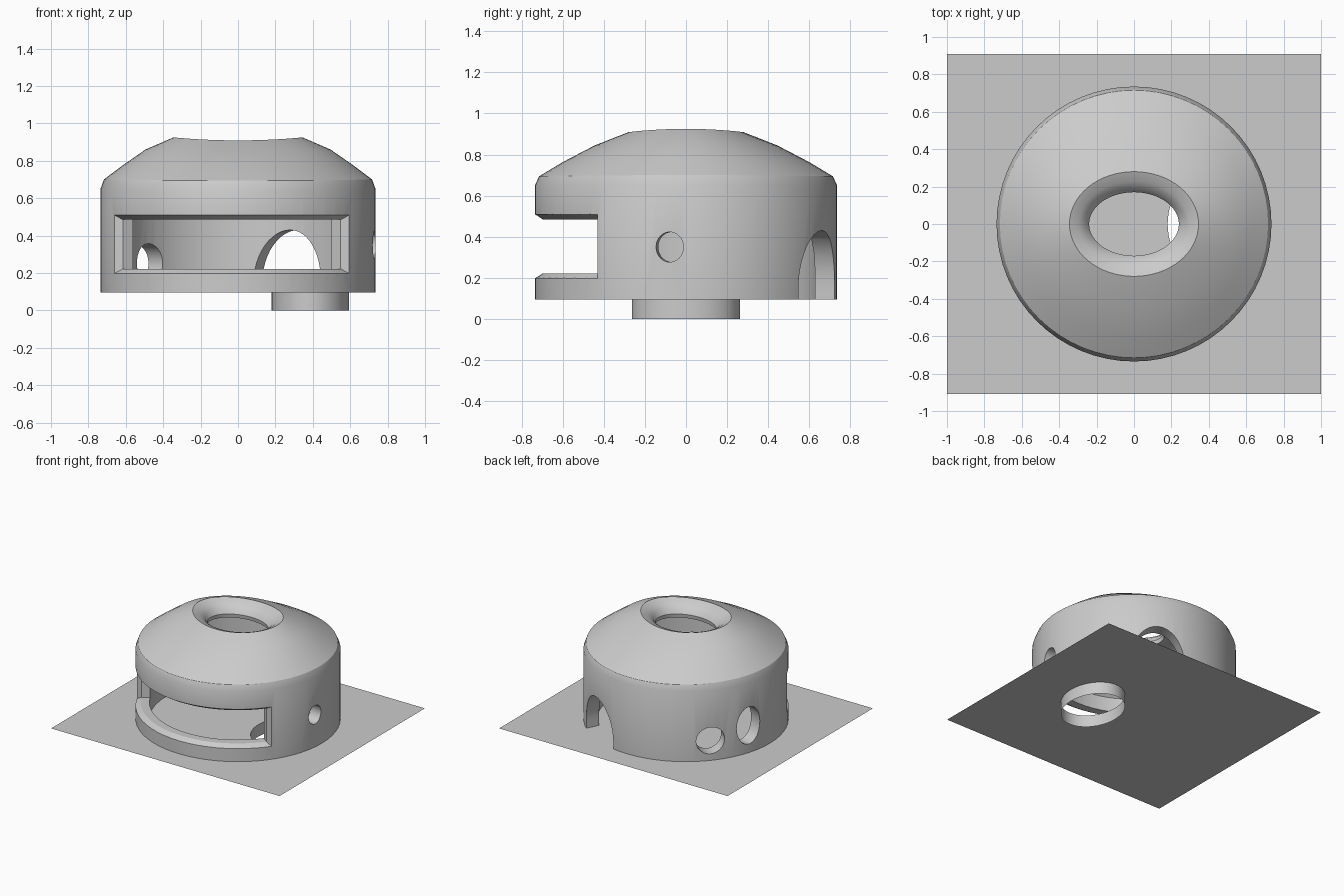
import bpy, bmesh
from math import sin, cos, pi, radians
from mathutils import Vector

if "Cube" in bpy.data.objects:
    bpy.data.objects.remove(bpy.data.objects["Cube"])

N = 64
FLOOR = 0.095


def finish(name, bm, angle=None):
    bmesh.ops.recalc_face_normals(bm, faces=bm.faces)
    me = bpy.data.meshes.new(name)
    bm.to_mesh(me)
    bm.free()
    ob = bpy.data.objects.new(name, me)
    bpy.context.collection.objects.link(ob)
    if angle:
        smooth(ob, angle)
    return ob


def select(ob):
    bpy.ops.object.select_all(action='DESELECT')
    ob.select_set(True)
    bpy.context.view_layer.objects.active = ob


def smooth(ob, angle):
    select(ob)
    bpy.ops.object.shade_smooth_by_angle(angle=radians(angle))


def loft(bm, rings, close=False, caps=False):
    """Bridge lists of points, each a closed loop of equal length."""
    loops = [[bm.verts.new(p) for p in r] for r in rings]
    pairs = list(zip(loops, loops[1:])) + ([(loops[-1], loops[0])] if close else [])
    for a, b in pairs:
        n = len(a)
        for i in range(n):
            j = (i + 1) % n
            bm.faces.new((a[i], a[j], b[j], b[i]))
    if caps:
        bm.faces.new(loops[0])
        bm.faces.new(loops[-1])
    return loops


def ellipse(rx, ry, z, dz=0.0, cx=0.0):
    return [(cx + rx * cos(t), ry * sin(t), z + dz * cos(2 * t))
            for t in (2 * pi * i / N for i in range(N))]


# Shell: outside wall, dome, oval funnel, inside dome, inside wall
profile = [
    (.735, .735, FLOOR, 0), (.735, .735, .65, 0), (.717, .715, .697, .003),
    (.62, .60, .768, .005), (.495, .445, .852, .008), (.345, .28, .917, .008),
    (.295, .228, .895, .006), (.26, .19, .865, .004), (.24, .17, .83, 0),
    (.245, .175, .80, 0), (.31, .25, .805, 0), (.44, .40, .765, 0),
    (.55, .54, .69, 0), (.635, .635, .60, 0), (.635, .635, FLOOR, 0)]
bm = bmesh.new()
loft(bm, [ellipse(*p) for p in profile], close=True)
shell = finish("dome_shell", bm)

cutters = []


def hole(name, angle, outline):
    """Radial cutter through the wall; outline is (sideways, height) points."""
    a = radians(angle)
    out, side = Vector((cos(a), sin(a), 0)), Vector((-sin(a), cos(a), 0))
    bm = bmesh.new()
    loft(bm, [[out * r + side * s + Vector((0, 0, z)) for s, z in outline]
              for r in (.35, .95)], caps=True)
    cutters.append(finish(name, bm))


def oval(rw, rh, z):
    return [(rw * cos(2 * pi * i / 32), z + rh * sin(2 * pi * i / 32)) for i in range(32)]


# Arched doorway and three round windows
door = [(.2 * cos(pi * i / 24), .15 + .28 * sin(pi * i / 24)) for i in range(25)]
hole("door_cutter", 64, door + [(-.2, 0), (.2, 0)])
hole("low_hole_cutter", 138.9, oval(.105, .105, .252))
hole("oval_hole_cutter", 162.9, oval(.105, .147, .31))
hole("side_hole_cutter", -6.2, oval(.067, .073, .35))

# Wide front opening with a chamfered outer edge, swept around the wall
M = 36
sections = []
for i in range(M + 1):
    ring = []
    for r, z0, z1, flare in ((.5, .222, .485, 0), (.697, .222, .485, 0), (.775, .172, .535, 4)):
        a0, a1 = -152 - flare, -38 + flare
        a = radians(a0 + (a1 - a0) * i / M)
        ring.append([(r * cos(a), r * sin(a), z) for z in (z0, z1)])
    sections.append([p[0] for p in ring] + [p[1] for p in reversed(ring)])
bm = bmesh.new()
loft(bm, sections, caps=True)
bmesh.ops.triangulate(bm, faces=bm.faces)
cutters.append(finish("front_opening_cutter", bm))

for c in cutters:
    m = shell.modifiers.new(c.name, 'BOOLEAN')
    m.operation, m.object, m.solver = 'DIFFERENCE', c, 'EXACT'
    select(shell)
    bpy.ops.object.modifier_apply(modifier=m.name)
    bpy.data.objects.remove(c)
smooth(shell, 31)

# Floor sheet with an oval hole
TUBE = (.207, .263)
bm = bmesh.new()
for pts in (ellipse(*TUBE, FLOOR, 0, .387),
            [(x, y, FLOOR) for x, y in ((-1, -.908), (1, -.908), (1, .908), (-1, .908))]):
    vs = [bm.verts.new(p) for p in pts]
    for i, v in enumerate(vs):
        bm.edges.new((v, vs[(i + 1) % len(vs)]))
bmesh.ops.triangle_fill(bm, edges=bm.edges[:], use_beauty=True)
finish("floor_sheet", bm)

# Open oval tube below the floor
bm = bmesh.new()
loft(bm, [ellipse(*TUBE, z, 0, .387) for z in (0, FLOOR)])
finish("entry_tube", bm, 31)
